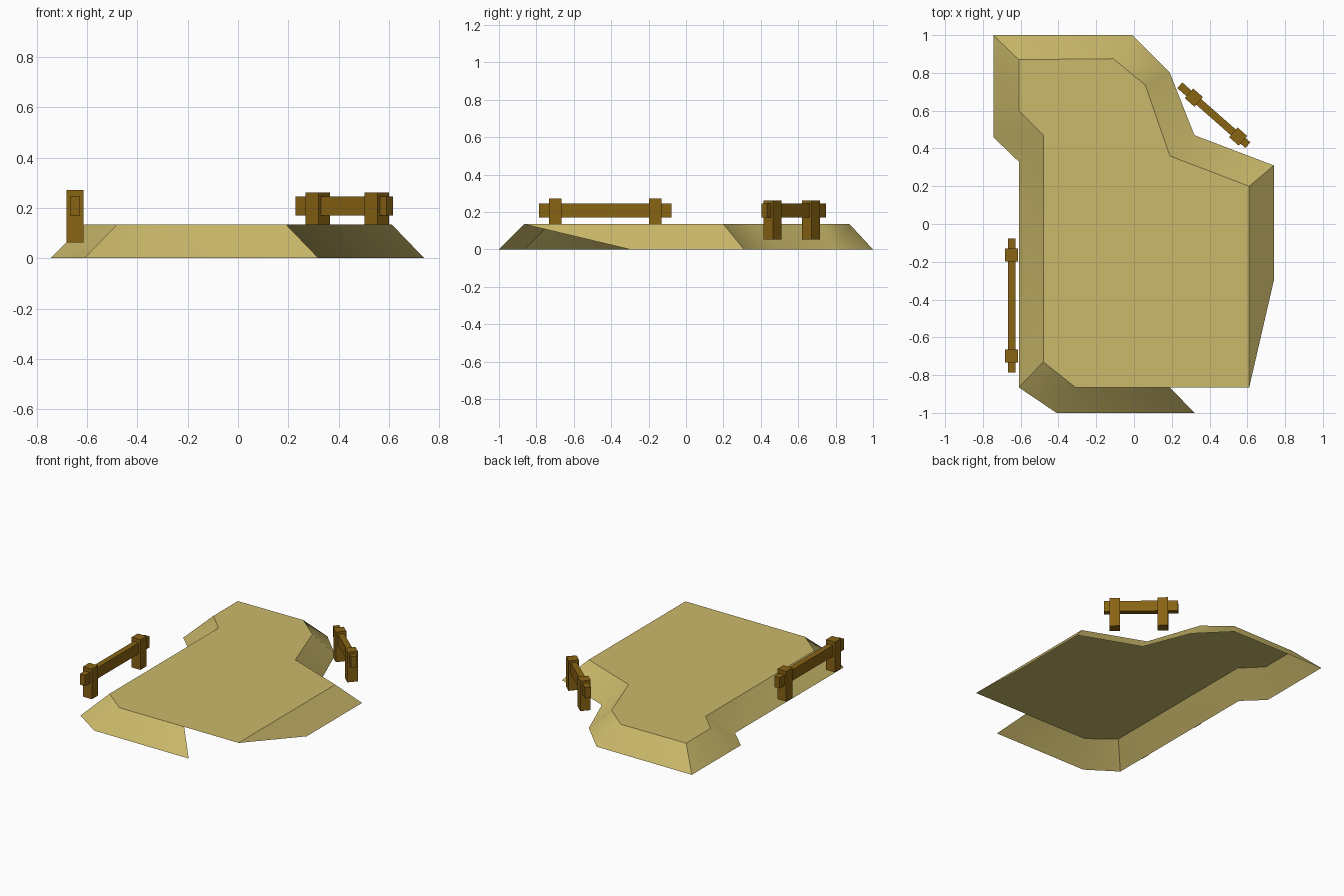
import bpy, bmesh, math
from mathutils import Matrix

if "Cube" in bpy.data.objects:
    bpy.data.objects.remove(bpy.data.objects["Cube"])


def material(name, rgb):
    m = bpy.data.materials.new(name)
    m.diffuse_color = (*rgb, 1)
    m.use_nodes = True
    m.node_tree.nodes["Principled BSDF"].inputs["Base Color"].default_value = m.diffuse_color
    return m


sand = material("sand", (0.60, 0.49, 0.147))
wood = material("brown wood", (0.25, 0.125, 0.007))


def make(name, bm, mat):
    mesh = bpy.data.meshes.new(name)
    bm.to_mesh(mesh)
    bm.free()
    mesh.materials.append(mat)
    ob = bpy.data.objects.new(name, mesh)
    bpy.context.collection.objects.link(ob)
    return ob


# Raised ground: flat top outline, paired with the foot of its sloping skirt
H = 0.135
rim = [(-.61, .87), (-.11, .875), (.06, .735), (.19, .36), (.61, .20), (.61, -.865),
       (.19, -.865), (-.31, -.865), (-.48, -.73), (-.48, .47), (-.61, .60)]
foot = [(-.745, 1), (-.01, 1), (.19, .80), (.32, .47), (.74, .31), (.74, -.30),
        (.32, -1), (-.41, -1), (-.61, -.865), (-.61, .33), (-.745, .46)]
bm = bmesh.new()
top = [bm.verts.new((x, y, H)) for x, y in rim]
low = [bm.verts.new((x, y, 0)) for x, y in foot]
bm.faces.new(top[::-1])
n = len(top)
for i in range(n):
    if i != 5:  # the front right corner is left open
        j = (i + 1) % n
        bm.faces.new((top[i], top[j], low[j], low[i]))
ground = make("ground_platform", bm, sand)
bpy.context.view_layer.objects.active = ground
ground.select_set(True)
bpy.ops.object.shade_smooth_by_angle(angle=math.radians(33))


# Fences: a rail through two square posts
def box(bm, centre, size):
    bmesh.ops.create_cube(bm, size=1, matrix=Matrix.Translation(centre) @ Matrix.Diagonal((*size, 1)))


def fence(name, x, y, angle, length, spacing, shift, z0, z1):
    parts = {"rail": [((shift, 0, 0.208), (length, 0.04, 0.076))],
             "posts": [((s * spacing / 2, 0, (z0 + z1) / 2), (0.068, 0.068, z1 - z0)) for s in (-1, 1)]}
    for part, boxes in parts.items():
        bm = bmesh.new()
        for c, s in boxes:
            box(bm, c, s)
        ob = make(f"{name}_fence_{part}", bm, wood)
        ob.location = (x, y, 0)
        ob.rotation_euler.z = math.radians(angle)


fence("left", -.648, -.432, 90, .71, .535, 0, .062, .272)
fence("right", .434, .566, -41.3, .48, .312, -.015, .053, .262)
